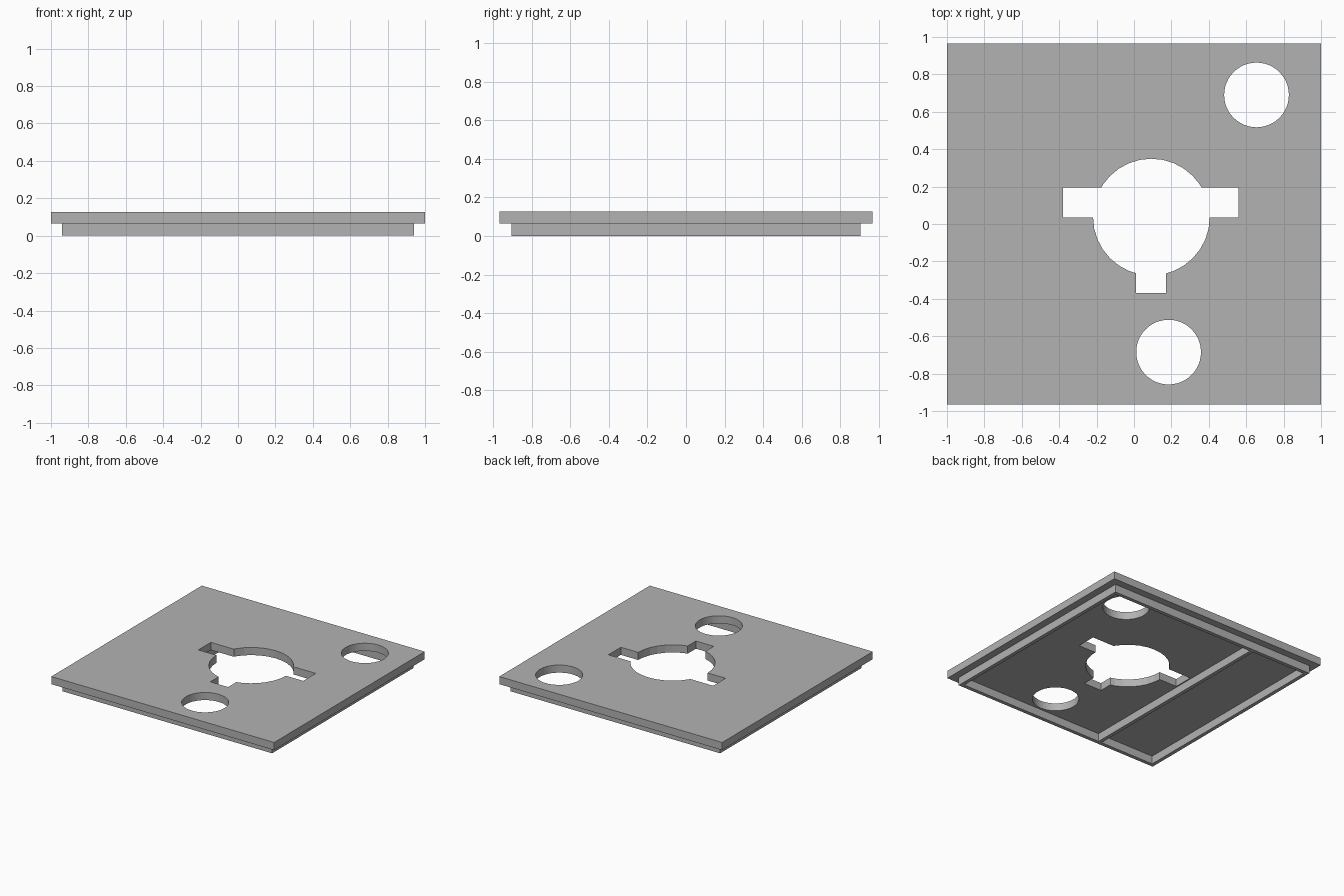
import bpy, math

if "Cube" in bpy.data.objects:
    bpy.data.objects.remove(bpy.data.objects["Cube"], do_unlink=True)

# Single flat colour
grey = bpy.data.materials.new("plain grey")
grey.use_nodes = True
colour = (0.45, 0.45, 0.45, 1)
grey.diffuse_color = colour
grey.node_tree.nodes["Principled BSDF"].inputs["Base Color"].default_value = colour

HALF_X, HALF_Y = 1.0, 0.965
LIP_Z, TOP_Z = 0.065, 0.127
OVERHANG, WALL = 0.06, 0.03


def box(name, x0, x1, y0, y1, z0, z1):
    bpy.ops.mesh.primitive_cube_add(size=1, location=((x0 + x1) / 2, (y0 + y1) / 2, (z0 + z1) / 2))
    ob = bpy.context.object
    ob.name = name
    ob.scale = (x1 - x0, y1 - y0, z1 - z0)
    bpy.ops.object.transform_apply(location=False, rotation=False, scale=True)
    ob.data.materials.append(grey)
    return ob


def drum(name, x, y, radius, sides):
    bpy.ops.mesh.primitive_cylinder_add(vertices=sides, radius=radius, depth=0.5, location=(x, y, TOP_Z))
    ob = bpy.context.object
    ob.name = name
    ob.data.materials.append(grey)
    return ob


def cut(target, cutter):
    cutter.hide_render = True
    mod = target.modifiers.new("cut", 'BOOLEAN')
    mod.operation, mod.solver, mod.object = 'DIFFERENCE', 'EXACT', cutter
    bpy.context.view_layer.objects.active = target
    bpy.ops.object.modifier_apply(modifier=mod.name)
    bpy.data.objects.remove(cutter, do_unlink=True)


# Top plate with a keyed centre opening and two round holes
plate = box("top_plate", -HALF_X, HALF_X, -HALF_Y, HALF_Y, LIP_Z, TOP_Z)
cut(plate, drum("centre_cutter", 0.093, 0.037, 0.312, 32))
cut(plate, box("side_slot_cutter", -0.38, 0.56, 0.035, 0.195, -0.2, 0.4))
cut(plate, box("front_slot_cutter", 0.01, 0.17, -0.37, 0.0, -0.2, 0.4))
for x, y in ((0.655, 0.69), (0.185, -0.685)):
    cut(plate, drum("hole_cutter", x, y, 0.173, 48))

# Locating rim under the plate
rx, ry = HALF_X - OVERHANG, HALF_Y - OVERHANG
rim = box("lower_rim", -rx, rx, -ry, ry, 0, LIP_Z)
cut(rim, box("rim_cutter", -rx + WALL, rx - WALL, -ry + WALL, ry - WALL, -0.2, 0.4))

# Dividing rib across the underside
box("underside_rib", -0.42, -0.39, -ry + WALL, ry - WALL, 0, LIP_Z)
